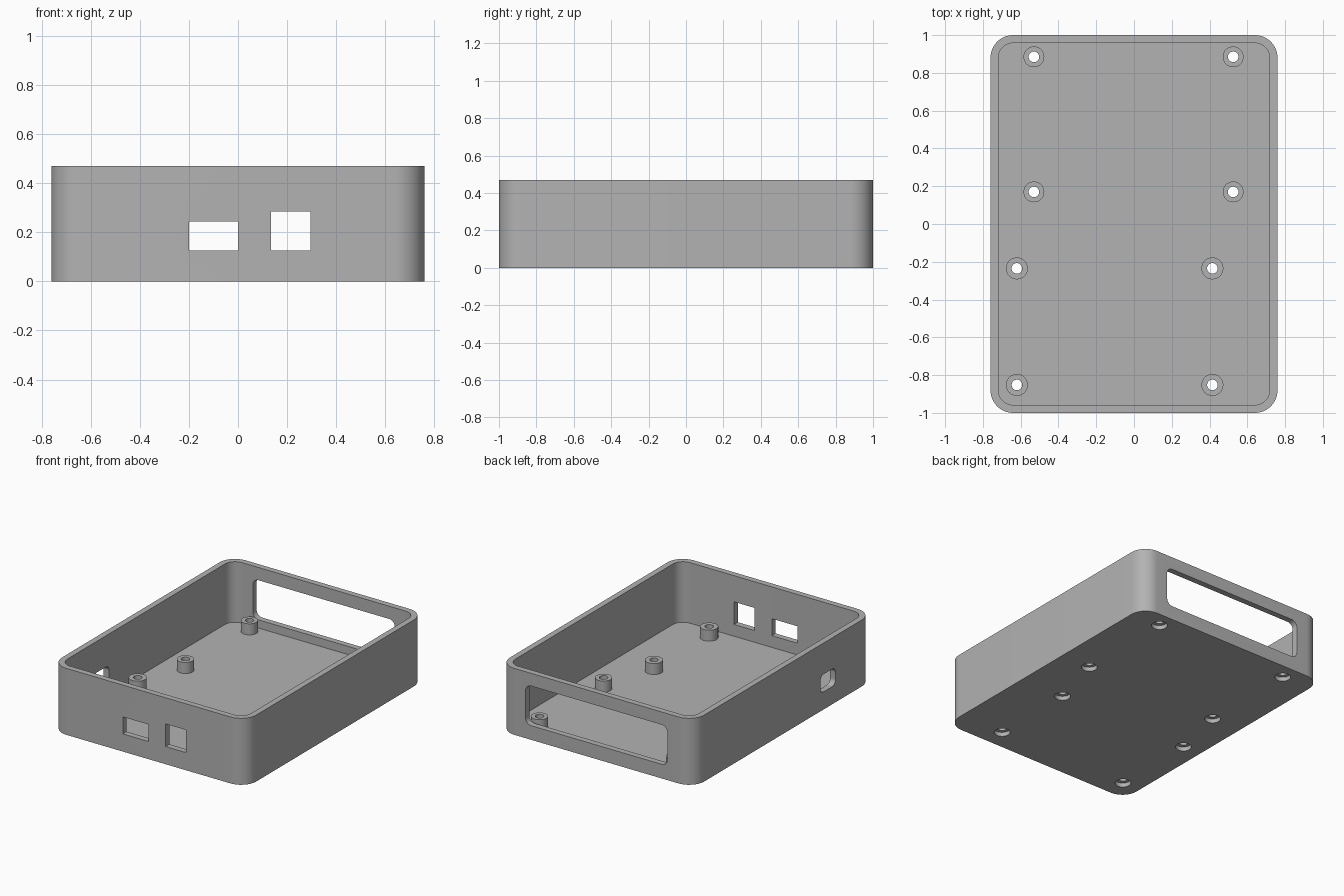
import bpy, bmesh
from math import cos, sin, pi, radians
from mathutils import Matrix, Vector

if "Cube" in bpy.data.objects:
    bpy.data.objects.remove(bpy.data.objects["Cube"])

grey = bpy.data.materials.new("grey plastic")
grey.use_nodes = True
colour = (0.45, 0.45, 0.45, 1)
grey.diffuse_color = colour
grey.node_tree.nodes["Principled BSDF"].inputs["Base Color"].default_value = colour


def finish(name, bm, smooth=True):
    bmesh.ops.recalc_face_normals(bm, faces=bm.faces)
    mesh = bpy.data.meshes.new(name)
    bm.to_mesh(mesh)
    bm.free()
    mesh.materials.append(grey)
    obj = bpy.data.objects.new(name, mesh)
    bpy.context.collection.objects.link(obj)
    return obj


def rounded_prism(name, width, height, radius, depth, matrix=Matrix(), steps=12):
    """Rounded rectangle extruded upwards from the local origin, then placed."""
    bm = bmesh.new()
    pts = []
    for i, (sx, sy) in enumerate([(1, 1), (-1, 1), (-1, -1), (1, -1)]):
        cx, cy = sx * (width / 2 - radius), sy * (height / 2 - radius)
        for k in range(steps + 1 if radius else 1):
            a = (i + k / steps) * pi / 2
            pts.append(Vector((cx + radius * cos(a), cy + radius * sin(a), 0)))
    face = bm.faces.new([bm.verts.new(p) for p in pts])
    ext = bmesh.ops.extrude_face_region(bm, geom=[face])
    tops = [g for g in ext["geom"] if isinstance(g, bmesh.types.BMVert)]
    bmesh.ops.translate(bm, verts=tops, vec=(0, 0, depth))
    bm.transform(matrix)
    return finish(name, bm)


def cut(target, cutter):
    cutter.hide_render = True
    mod = target.modifiers.new("cut", "BOOLEAN")
    mod.operation = "DIFFERENCE"
    mod.solver = "EXACT"
    mod.object = cutter
    bpy.context.view_layer.objects.active = target
    bpy.ops.object.modifier_apply(modifier=mod.name)
    bpy.data.objects.remove(cutter)


def smooth(obj):
    bpy.ops.object.select_all(action="DESELECT")
    obj.select_set(True)
    bpy.context.view_layer.objects.active = obj
    bpy.ops.object.shade_smooth_by_angle(angle=radians(30))


# Open-topped tray with rounded corners
WALL, FLOOR, HEIGHT = 0.042, 0.042, 0.47
case = rounded_prism("case_body", 1.52, 2, 0.12, HEIGHT)
cut(case, rounded_prism("cavity", 1.52 - 2 * WALL, 2 - 2 * WALL, 0.12 - WALL, 1,
                        Matrix.Translation((0, 0, FLOOR))))

# Wall openings: centre, width, height, corner radius, facing along x
openings = [
    ((-0.10, -1, 0.185), 0.20, 0.12, 0, False),       # front wide port
    ((0.215, -1, 0.205), 0.16, 0.16, 0, False),       # front square port
    ((0, 1, 0.24), 1.11, 0.28, 0.045, False),         # back window
    ((-0.76, -0.5, 0.187), 0.17, 0.125, 0.04, True),  # side socket
]
for centre, w, h, r, along_x in openings:
    turn = Matrix.Rotation(pi / 2, 4, "Z") if along_x else Matrix()
    place = (Matrix.Translation(centre) @ turn @ Matrix.Rotation(pi / 2, 4, "X")
             @ Matrix.Translation((0, 0, -0.15)))
    cut(case, rounded_prism("opening", w, h, r, 0.3, place))

# Hollow standoffs over screw-head recesses in the floor
RECESS, BORE, SEAT, TOP = 0.052, 0.028, 0.03, 0.12
back_group = [(x, y, 0.055) for x in (-0.53, 0.525) for y in (0.17, 0.885)]
front_group = [(x, y, 0.058) for x in (-0.62, 0.415) for y in (-0.235, -0.852)]
standoffs = []
for i, (x, y, radius) in enumerate(back_group + front_group):
    cut(case, rounded_prism("recess", 2 * RECESS, 2 * RECESS, RECESS - 0.0005, 0.2,
                            Matrix.Translation((x, y, -0.1))))
    bm = bmesh.new()
    ring = [bm.verts.new((r, 0, z)) for r, z in
            [(BORE, SEAT), (radius, SEAT), (radius, TOP), (BORE, TOP)]]
    edges = [bm.edges.new((ring[k], ring[(k + 1) % 4])) for k in range(4)]
    bmesh.ops.spin(bm, geom=ring + edges, cent=(0, 0, 0), axis=(0, 0, 1),
                   angle=2 * pi, steps=40, use_merge=True)
    bmesh.ops.remove_doubles(bm, verts=bm.verts, dist=1e-5)
    bm.transform(Matrix.Translation((x, y, 0)))
    standoffs.append(finish(f"standoff_{i + 1}", bm))

for obj in [case] + standoffs:
    smooth(obj)
